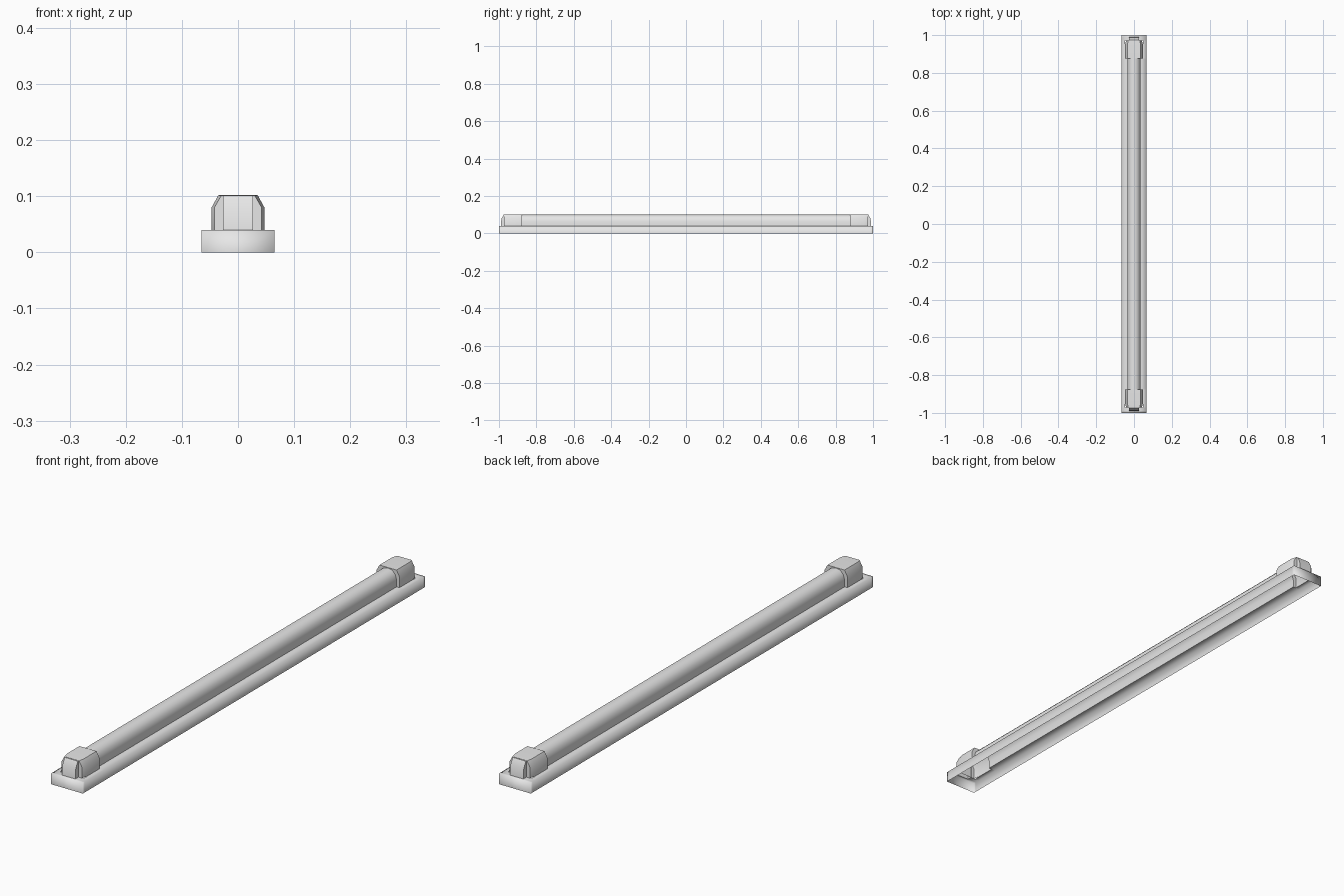
import bpy, bmesh, math
from mathutils import Vector

cube = bpy.data.objects.get("Cube")
if cube:
    bpy.data.objects.remove(cube, do_unlink=True)

grey = bpy.data.materials.new("light grey")
grey.use_nodes = True
grey.diffuse_color = (0.8, 0.8, 0.8, 1)
grey.node_tree.nodes["Principled BSDF"].inputs["Base Color"].default_value = (0.8, 0.8, 0.8, 1)


def build(name, quads, ref, angle):
    """Make a quarter shell facing away from ref, mirror it in x and y, and smooth it."""
    bm = bmesh.new()
    for quad in quads:
        bm.faces.new([bm.verts.new(p) for p in quad])
    bmesh.ops.remove_doubles(bm, verts=bm.verts, dist=0.0002)
    bm.normal_update()
    for f in bm.faces:
        if f.normal.dot(f.calc_center_median() - Vector(ref)) < 0:
            f.normal_flip()
    mesh = bpy.data.meshes.new(name)
    bm.to_mesh(mesh)
    bm.free()
    mesh.materials.append(grey)
    obj = bpy.data.objects.new(name, mesh)
    bpy.context.collection.objects.link(obj)
    bpy.ops.object.select_all(action='DESELECT')
    bpy.context.view_layer.objects.active = obj
    obj.select_set(True)
    mirror = obj.modifiers.new("mirror", 'MIRROR')
    mirror.use_axis = (True, True, False)
    mirror.merge_threshold = 0.0002
    bpy.ops.object.modifier_apply(modifier="mirror")
    bpy.ops.object.shade_smooth_by_angle(angle=math.radians(angle))
    return obj


def loft(sections):
    """Quads joining (y, profile) sections; each profile is a list of (x, z)."""
    quads = []
    for (ya, a), (yb, b) in zip(sections, sections[1:]):
        for i in range(len(a) - 1):
            quads.append([(a[i][0], ya, a[i][1]), (a[i + 1][0], ya, a[i + 1][1]),
                          (b[i + 1][0], yb, b[i + 1][1]), (b[i][0], yb, b[i][1])])
    return quads


W, H = 0.065, 0.04      # base half width and height
R, TOP = 0.035, 0.101   # tube radius and top height
CAP, BODY, NOSE = 0.877, 0.972, 0.99

# Base: shell open below, with the top cut out under the tube and the caps
steps = [(0, CAP, R), (CAP, BODY, 0.047), (BODY, NOSE, 0.027), (NOSE, 1, 0)]
base = []
for y0, y1, inner in steps:
    base.append([(inner, y0, H), (W, y0, H), (W, y1, H), (inner, y1, H)])
    base.append([(W, y0, 0), (W, y1, 0), (W, y1, H), (W, y0, H)])
base.append([(0, 1, 0), (W, 1, 0), (W, 1, H), (0, 1, H)])
build("base_tray", base, (0, 0, 0), 180)

# Tube: round top on straight sides
arc = [math.radians(a) for a in (90, 60, 30, 0)]
tube = [(R * math.cos(a), TOP - R + R * math.sin(a)) for a in arc] + [(R, H)]
build("tube", loft([(0, tube), (CAP, tube)]), (0, 0, H), 60)

# End caps: chamfered sockets closed around the tube, tapering at the outer end
wide = [(0, 0.102), (0.02, 0.102), (0.035, 0.102), (0.047, 0.08), (0.047, H)]
slim = [(0, 0.101), (0.018, 0.101), (0.03, 0.101), (0.042, 0.08), (0.042, H)]
flat = [(0, z) for x, z in slim]
build("end_caps", loft([(CAP, tube), (CAP, wide), (0.95, wide), (BODY, slim), (BODY, flat)]),
      (0, 0.93, 0.05), 50)

# Noses: narrow tabs that lean outward on the cap ends
side = [(0.968, 0.1), (0.975, 0.1), (0.987, 0.078), (NOSE, H)]
N = 0.027
nose = [[(0, a[0], a[1]), (N, a[0], a[1]), (N, b[0], b[1]), (0, b[0], b[1])]
        for a, b in zip(side, side[1:])]
nose.append([(N, 0.968, H)] + [(N, y, z) for y, z in side])
build("cap_noses", nose, (0, 0.965, 0.05), 40)
